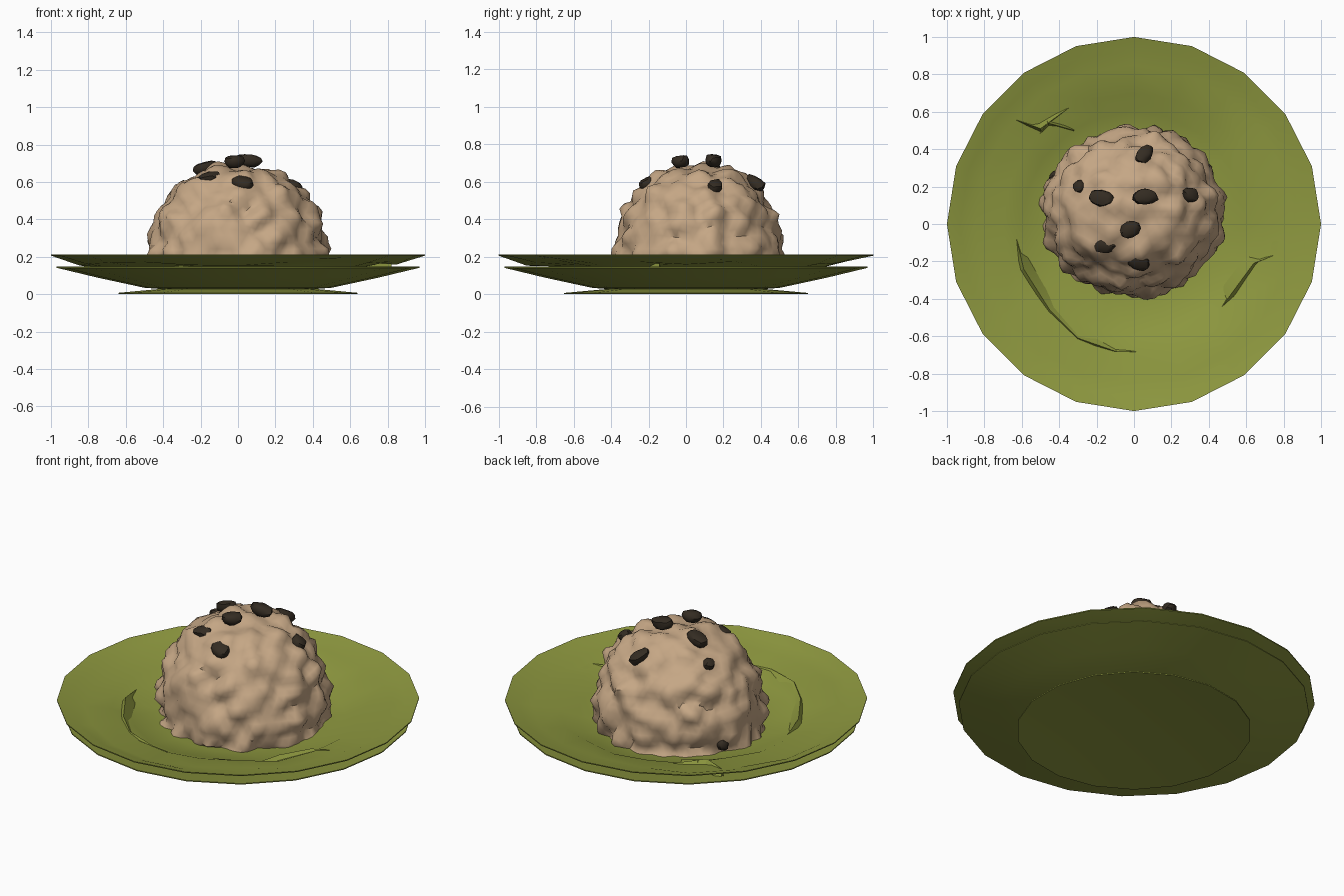
import bpy, bmesh, math, random
from mathutils import Vector, noise

if "Cube" in bpy.data.objects:
    bpy.data.objects.remove(bpy.data.objects["Cube"])

random.seed(4)


def material(name, rgb):
    m = bpy.data.materials.new(name)
    m.diffuse_color = (*rgb, 1)
    m.use_nodes = True
    m.node_tree.nodes["Principled BSDF"].inputs["Base Color"].default_value = m.diffuse_color
    return m


GREEN = material("olive green", (0.27, 0.315, 0.05))
DOUGH = material("cookie tan", (0.56, 0.385, 0.235))
CHIP = material("dark chocolate", (0.034, 0.025, 0.016))


def finish(bm, name, mat, angle=40):
    bmesh.ops.recalc_face_normals(bm, faces=bm.faces)
    mesh = bpy.data.meshes.new(name)
    bm.to_mesh(mesh)
    bm.free()
    ob = bpy.data.objects.new(name, mesh)
    bpy.context.collection.objects.link(ob)
    mesh.materials.append(mat)
    bpy.ops.object.select_all(action='DESELECT')
    ob.select_set(True)
    bpy.context.view_layer.objects.active = ob
    bpy.ops.object.shade_smooth_by_angle(angle=math.radians(angle))
    return ob


def lathe(name, profile, sides, wobble=0.0):
    """Closed turned shell; the profile runs from the top centre to the bottom centre."""
    bm = bmesh.new()
    rings = []
    for r, z in profile:
        if r == 0:
            rings.append([bm.verts.new((0, 0, z))] * sides)
            continue
        ring = []
        for i in range(sides):
            a = 2 * math.pi * i / sides + math.pi / 2
            n = noise.noise(Vector((math.cos(a) * 2, math.sin(a) * 2, r * 4)))
            k = wobble * n if 0.5 < r < 0.9 else 0
            ring.append(bm.verts.new((r * math.cos(a), r * math.sin(a), z + k)))
        rings.append(ring)
    for p, q in zip(rings, rings[1:]):
        for i in range(sides):
            j = (i + 1) % sides
            bm.faces.new(list(dict.fromkeys((p[i], p[j], q[j], q[i]))))
    return finish(bm, name, GREEN)


# Plate: upper dish, lower shell and hollow foot
lathe("plate_dish", [(0, .08), (.42, .08), (.6, .105), (.7, .15), (.85, .175), (.93, .193),
                     (1, .212), (1, .206), (.85, .168), (.7, .142), (.6, .097), (.42, .072), (0, .072)],
      20, 0.03)
lathe("plate_underside", [(0, .04), (.45, .04), (.7, .09), (.97, .147), (.97, .141), (.75, .088),
                          (.5, .034), (.42, .028), (0, .028)], 20)
lathe("plate_foot", [(0, .036), (.4, .03), (.65, .007), (.65, 0), (.4, .022), (0, .028)], 18)


def fold(name, points, width):
    """Creased ridge along a path; each point is x, y, z of the crest."""
    bm = bmesh.new()
    pts = [Vector(p) for p in points]
    rows = []
    for i, p in enumerate(pts):
        t = (pts[min(i + 1, len(pts) - 1)] - pts[max(i - 1, 0)]).normalized()
        side = Vector((-t.y, t.x, 0))
        w = 0.012 if i in (0, len(pts) - 1) else width
        low = Vector((0, 0, -0.05))
        rows.append([bm.verts.new(q) for q in (p + side * w + low, p, p - side * w * .7 + low)])
    for a, b in zip(rows, rows[1:]):
        for k in range(2):
            bm.faces.new((a[k], a[k + 1], b[k + 1], b[k]))
    finish(bm, name, GREEN, 25)


# Creases in the well of the plate
fold("front_crease", [(-.63, -.07, .13), (-.59, -.24, .155), (-.45, -.46, .16), (-.3, -.61, .165),
                      (-.1, -.68, .16), (.2, -.69, .135)], .05)
fold("right_crease", [(.45, -.47, .12), (.53, -.36, .15), (.64, -.21, .16), (.82, -.14, .165)], .06)
fold("back_crease", [(-.64, .56, .165), (-.5, .51, .175), (-.35, .62, .15)], .06)
fold("back_inner_crease", [(-.55, .42, .14), (-.46, .54, .17), (-.32, .5, .12)], .05)

# Cookie dough dome
CENTRE = Vector((-.005, .068, .17))


def dome_point(n):
    """Point on the smooth dome in direction n."""
    flat = math.hypot(n.x, n.y)
    k = (max(0, 1 - n.z * n.z) ** .42) / flat if flat > 1e-5 else 0
    return CENTRE + Vector((n.x * k * .485, n.y * k * .455, n.z * .525))


bm = bmesh.new()
bmesh.ops.create_icosphere(bm, subdivisions=5, radius=1)
for v in bm.verts:
    n = v.co.normalized()
    p = dome_point(n)
    cell = noise.voronoi(p * 8)[0][0]
    bump = .085 * (.42 - cell) + .03 * noise.noise(p * 11)
    out = Vector((n.x, n.y, n.z * .8))
    v.co = p + out * bump
    v.co.z = max(v.co.z, .075 + .01 * noise.noise(p * 9))
    if v.co.z < .2:                       # slightly spread foot of the dome
        f = 1 + .1 * (.2 - v.co.z)
        v.co.x *= f
finish(bm, "cookie_dough", DOUGH, 50)

# Chocolate chips: position, half length, half width, turn
chips = [((-.175, .14, .675), .07, .045, -.2), ((.06, .145, .715), .07, .045, 0),
         ((.3, .155, .575), .05, .04, -.3), ((-.02, -.03, .71), .055, .045, .4),
         ((-.155, -.115, .62), .06, .042, .1), ((.025, -.2, .595), .068, .05, -.6),
         ((.055, .37, .595), .065, .04, .9), ((-.29, .2, .575), .035, .035, .3),
         ((-.42, .25, .14), .035, .03, .2)]
for i, (pos, a, b, turn) in enumerate(chips):
    bm = bmesh.new()
    bmesh.ops.create_icosphere(bm, subdivisions=2, radius=1)
    up = Vector(pos) - CENTRE + Vector((0, 0, .15))
    rot = Vector((0, 0, 1)).rotation_difference(up)
    c, s = math.cos(turn), math.sin(turn)
    for v in bm.verts:
        q = v.co * random.uniform(.9, 1.1)
        x, y, z = q.x * a, q.y * b, max(-.8, min(.7, q.z)) * .042
        v.co = rot @ Vector((x * c - y * s, x * s + y * c, z)) + Vector(pos)
    finish(bm, f"chocolate_chip_{i + 1}", CHIP, 35)
